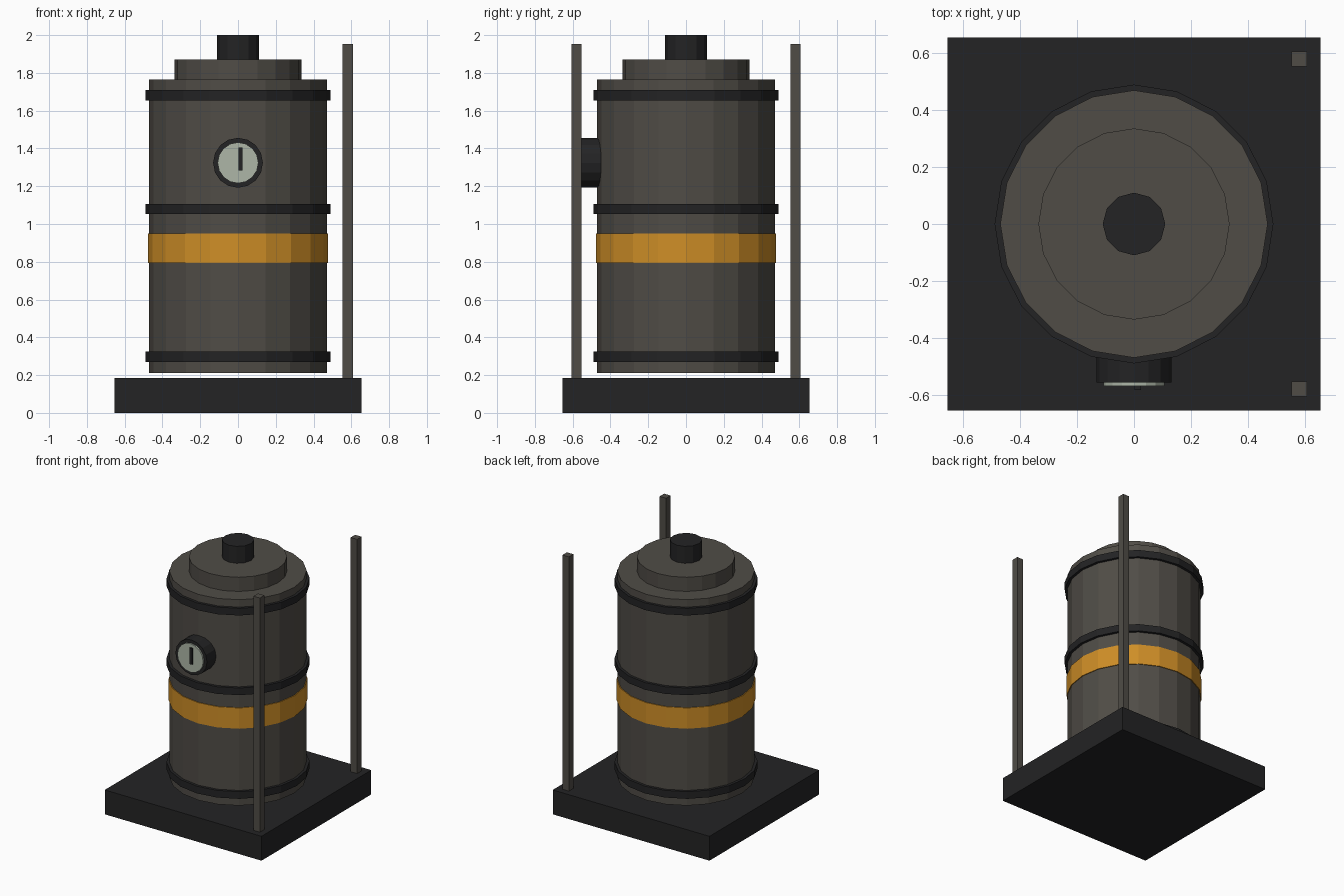
import bpy, bmesh, math
from mathutils import Matrix

if "Cube" in bpy.data.objects:
    bpy.data.objects.remove(bpy.data.objects["Cube"])


def material(name, rgb):
    m = bpy.data.materials.new(name)
    m.diffuse_color = (*rgb, 1)
    m.use_nodes = True
    m.node_tree.nodes["Principled BSDF"].inputs["Base Color"].default_value = m.diffuse_color
    return m


GREY = material("warm grey metal", (0.080, 0.073, 0.062))
DARK = material("dark rubber", (0.017, 0.017, 0.018))
ORANGE = material("warning orange", (0.62, 0.27, 0.02))
PALE = material("pale dial", (0.42, 0.47, 0.39))


def finish(bm, name, mat):
    mesh = bpy.data.meshes.new(name)
    bm.to_mesh(mesh)
    bm.free()
    mesh.materials.append(mat)
    ob = bpy.data.objects.new(name, mesh)
    bpy.context.collection.objects.link(ob)
    return ob


def box(name, mat, lo, hi):
    bm = bmesh.new()
    size = [b - a for a, b in zip(lo, hi)]
    mid = [(a + b) / 2 for a, b in zip(lo, hi)]
    bmesh.ops.create_cube(bm, size=1, matrix=Matrix.Translation(mid) @ Matrix.Diagonal((*size, 1)))
    return finish(bm, name, mat)


def drum(name, mat, r, a, b, sides, place=Matrix()):
    """Flat-sided cylinder from a to b along local z."""
    bm = bmesh.new()
    bmesh.ops.create_cone(bm, cap_ends=True, segments=sides, radius1=r, radius2=r, depth=b - a,
                          matrix=place @ Matrix.Translation((0, 0, (a + b) / 2)))
    return finish(bm, name, mat)


# Square base
box("base", DARK, (-0.655, -0.655, 0), (0.655, 0.655, 0.184))

# Tank, stepped lid and cap
drum("tank", GREY, 0.47, 0.21, 1.765, 20)
drum("lid", GREY, 0.336, 1.765, 1.872, 20)
drum("cap", DARK, 0.11, 1.872, 2.0, 12)

# Reinforcing bands and painted stripe
for i, z in enumerate((0.297, 1.08, 1.682)):
    drum(f"band_{i + 1}", DARK, 0.49, z - 0.027, z + 0.027, 20)
drum("stripe", ORANGE, 0.476, 0.793, 0.95, 20)

# Pressure gauge, local z pointing to the front
front = Matrix.Translation((0, 0, 1.324)) @ Matrix.Rotation(math.radians(90), 4, 'X')
drum("gauge_case", DARK, 0.132, 0.44, 0.558, 16, front)
drum("gauge_dial", PALE, 0.108, 0.55, 0.57, 16, front)
box("gauge_needle", DARK, (0.002, -0.584, 1.284), (0.025, -0.565, 1.405))

# Two corner posts on the right side
for label, y in (("front", -0.58), ("back", 0.58)):
    box(f"{label}_post", GREY, (0.554, y - 0.027, 0.184), (0.608, y + 0.027, 1.953))
